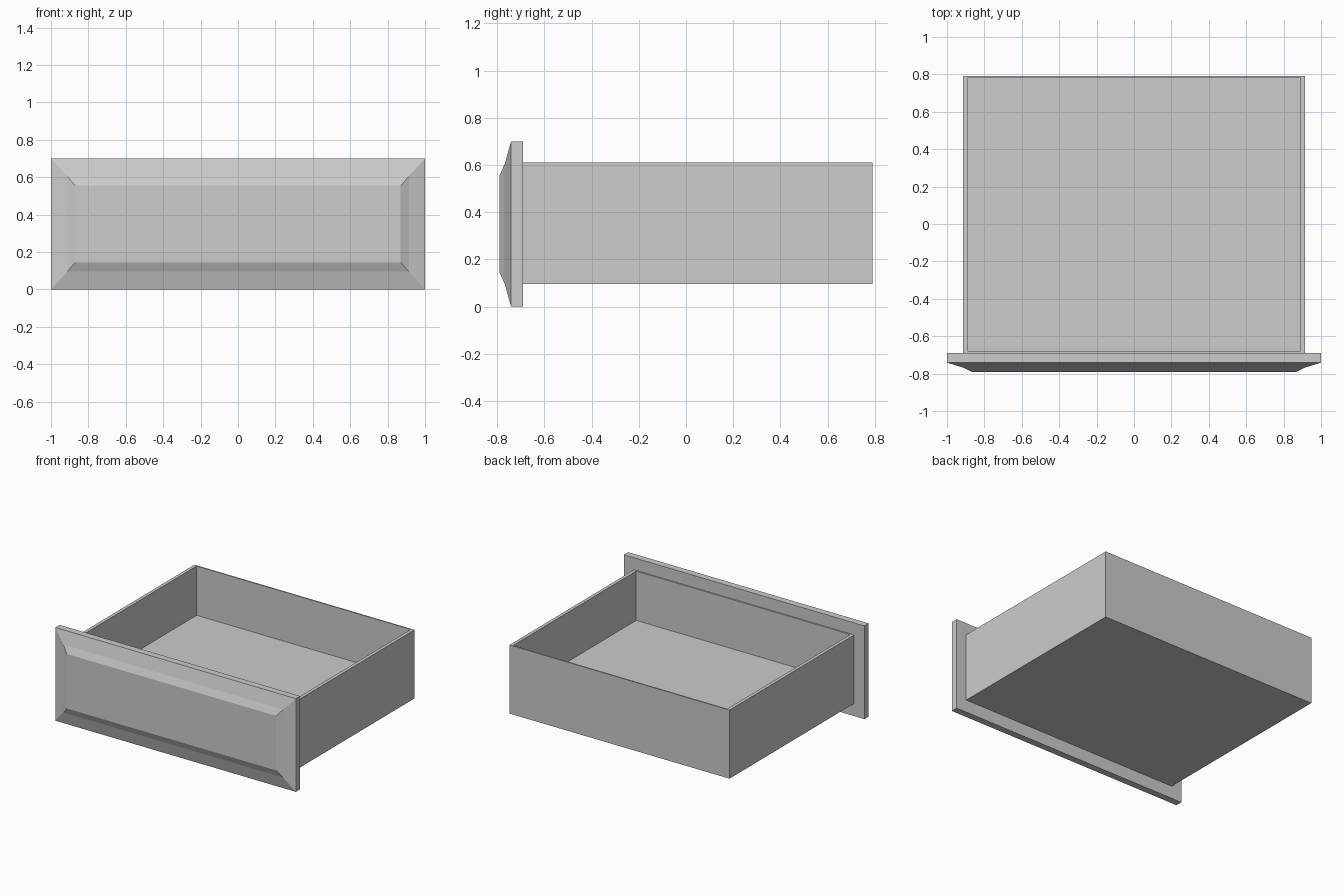
import bpy
import bmesh

cube = bpy.data.objects.get("Cube")
if cube:
    bpy.data.objects.remove(cube, do_unlink=True)

# One plain grey for the whole drawer
grey = bpy.data.materials.new("plain grey")
grey.use_nodes = True
grey.diffuse_color = (0.604, 0.604, 0.604, 1)
grey.node_tree.nodes["Principled BSDF"].inputs["Base Color"].default_value = (0.604, 0.604, 0.604, 1)


def loft(name, rings):
    """Join four-cornered rings in order and cap the first and last."""
    bm = bmesh.new()
    loops = [[bm.verts.new(p) for p in ring] for ring in rings]
    for a, b in zip(loops, loops[1:]):
        for i in range(4):
            j = (i + 1) % 4
            bm.faces.new((a[i], a[j], b[j], b[i]))
    bm.faces.new(loops[0])
    bm.faces.new(loops[-1])
    bmesh.ops.recalc_face_normals(bm, faces=bm.faces)
    mesh = bpy.data.meshes.new(name)
    bm.to_mesh(mesh)
    bm.free()
    mesh.materials.append(grey)
    obj = bpy.data.objects.new(name, mesh)
    bpy.context.collection.objects.link(obj)
    return obj


def upright(y, dx, dz):
    """Ring facing the front, inset from the panel outline."""
    x, low, high = 1 - dx, dz, 0.70 - dz
    return [(-x, y, low), (x, y, low), (x, y, high), (-x, y, high)]


def level(z, x, front, back):
    """Horizontal ring."""
    return [(-x, front, z), (x, front, z), (x, back, z), (-x, back, z)]


# Front panel: square slab with a two-step raised bevel
loft("front_panel", [
    upright(-0.69, 0, 0),
    upright(-0.741, 0, 0),
    upright(-0.768, 0.087, 0.095),
    upright(-0.79, 0.13, 0.145),
])

# Open tray: outside walls, thin rim, inside walls and raised floor
loft("drawer_box", [
    level(0.095, 0.915, -0.69, 0.79),
    level(0.61, 0.915, -0.69, 0.79),
    level(0.61, 0.89, -0.68, 0.78),
    level(0.24, 0.89, -0.68, 0.78),
])
